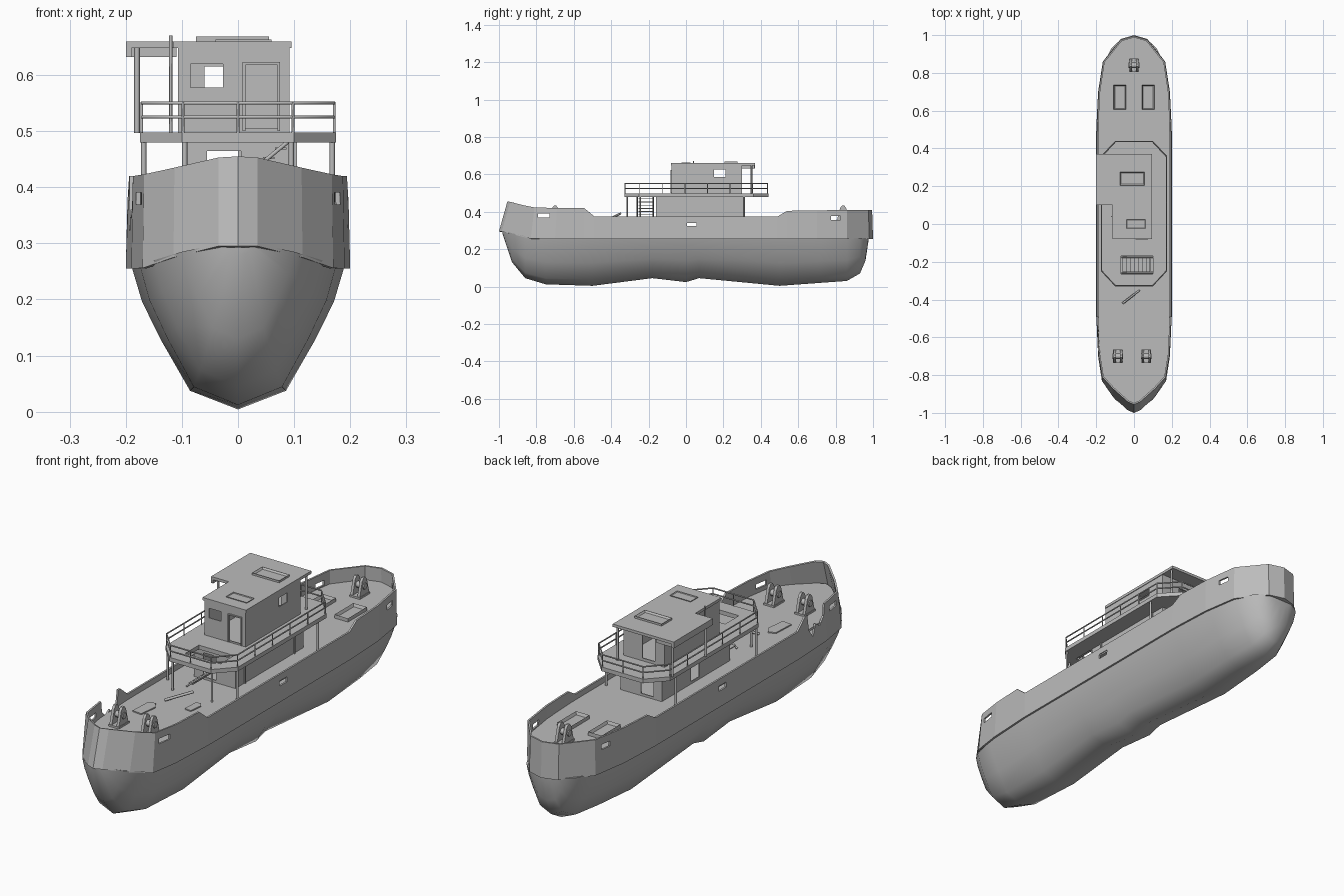
import bpy, bmesh, math
from mathutils import Vector

cube = bpy.data.objects.get("Cube")
if cube:
    bpy.data.objects.remove(cube, do_unlink=True)

grey = bpy.data.materials.new("weathered_grey")
grey.use_nodes = True
grey.diffuse_color = (0.5, 0.5, 0.5, 1)
grey.node_tree.nodes["Principled BSDF"].inputs["Base Color"].default_value = (0.5, 0.5, 0.5, 1)


def add_mesh(name, verts, faces):
    mesh = bpy.data.meshes.new(name)
    mesh.from_pydata([tuple(v) for v in verts], [], faces)
    bm = bmesh.new()
    bm.from_mesh(mesh)
    bmesh.ops.recalc_face_normals(bm, faces=bm.faces)
    bm.to_mesh(mesh)
    bm.free()
    mesh.materials.append(grey)
    obj = bpy.data.objects.new(name, mesh)
    bpy.context.collection.objects.link(obj)
    return obj


def prism(name, outline, low, high, axis="z"):
    """Extrude a 2D outline along x (outline in y, z) or z (outline in x, y)."""
    n = len(outline)
    place = (lambda p, h: (h, *p)) if axis == "x" else (lambda p, h: (*p, h))
    verts = [place(p, low) for p in outline] + [place(p, high) for p in outline]
    faces = [list(range(n)), list(range(n, 2 * n))]
    faces += [(i, (i + 1) % n, n + (i + 1) % n, n + i) for i in range(n)]
    return add_mesh(name, verts, faces)


def box(name, x0, x1, y0, y1, z0, z1):
    return prism(name, [(x0, y0), (x1, y0), (x1, y1), (x0, y1)], z0, z1)


def tube(name, points, radius, closed=False):
    curve = bpy.data.curves.new(name, "CURVE")
    curve.dimensions = "3D"
    curve.bevel_depth = radius
    curve.bevel_resolution = 1
    curve.use_fill_caps = True
    spline = curve.splines.new("POLY")
    spline.points.add(len(points) - 1)
    for point, co in zip(spline.points, points):
        point.co = (*co, 1)
    spline.use_cyclic_u = closed
    curve.materials.append(grey)
    obj = bpy.data.objects.new(name, curve)
    bpy.context.collection.objects.link(obj)
    return obj


def cut(target, cutter):
    cutter.hide_render = True
    cutter.hide_set(True)
    mod = target.modifiers.new("opening", "BOOLEAN")
    mod.operation = "DIFFERENCE"
    mod.solver = "EXACT"
    mod.object = cutter


def thicken(obj, thickness):
    mod = obj.modifiers.new("thickness", "SOLIDIFY")
    mod.thickness = thickness
    mod.offset = -1


def smooth(obj, angle):
    bpy.ops.object.select_all(action="DESELECT")
    obj.select_set(True)
    bpy.context.view_layer.objects.active = obj
    bpy.ops.object.shade_smooth_by_angle(angle=math.radians(angle))


# Lower hull: y, half width, keel height, top height
stations = [(-.98, .03, .28, .3), (-.93, .1, .13, .285), (-.86, .15, .045, .27),
            (-.75, .175, .012, .26), (-.5, .19, .004, .26), (-.18, .19, .045, .26),
            (0, .19, .024, .26), (.07, .19, .045, .26), (.5, .19, .004, .26),
            (.72, .18, .02, .26), (.86, .155, .03, .26), (.93, .12, .07, .26),
            (.96, .09, .14, .26), (.975, .06, .24, .26)]
section = [(1, 1), (.9, .75), (.72, .48), (.45, .13), (0, 0)]
section += [(-w, h) for w, h in reversed(section[:-1])]
verts = [(w * half, y, keel + h * (top - keel))
         for y, half, keel, top in stations for w, h in section]
m = len(section)
faces = [(s * m + i, s * m + i + 1, (s + 1) * m + i + 1, (s + 1) * m + i)
         for s in range(len(stations) - 1) for i in range(m - 1)]
faces += [list(range(m)), list(range(len(verts) - m, len(verts)))]
faces += [(s * m, (s + 1) * m, (s + 2) * m - 1, (s + 1) * m - 1)
          for s in range(len(stations) - 1)]
smooth(add_mesh("lower_hull", verts, faces), 50)

# Bulwark: half width, y at bottom, y at rim, bottom height, rim height
rim = [(0, -1, -.955, .295, .455), (.035, -.985, -.94, .295, .453),
       (.115, -.91, -.87, .275, .435), (.17, -.83, -.81, .256, .423),
       (.19, -.7, -.69, .255, .42), (.197, -.545, -.545, .255, .42),
       (.2, -.49, -.49, .255, .375), (.2, .49, .49, .255, .375),
       (.198, .54, .54, .255, .405), (.19, .7, .7, .255, .407),
       (.165, .86, .86, .255, .41), (.07, .98, .975, .255, .41),
       (0, 1, .995, .255, .41)]
loop = rim + [(-r[0], *r[1:]) for r in reversed(rim[1:-1])]
n = len(loop)
verts = [(x, y, z) for x, y, _, z, _ in loop] + [(x * .985, y, z) for x, _, y, _, z in loop]
bulwark = add_mesh("bulwark", verts, [(i, (i + 1) % n, n + (i + 1) % n, n + i) for i in range(n)])
thicken(bulwark, .008)

# Hawse openings and the torn gap on the right side
for y, z, length in ((-.76, .38, .06), (.03, .335, .05), (.8, .366, .05)):
    half = length / 2
    cut(bulwark, box("hawse_cutter", -.3, .3, y - half, y + half, z - .011, z + .011))
gap = [(-.7, .5), (-.68, .37), (-.65, .34), (-.62, .36), (-.6, .31), (-.57, .35), (-.55, .5)]
cut(bulwark, prism("gap_cutter", gap, -.3, -.1, "x"))

# Deck and the ledge that closes the underside of the bulwark
prism("deck", [(x * .97, (y0 + y1) / 2 * .99) for x, y0, y1, *_ in loop], .34, .35)
add_mesh("hull_ledge", [(x * .99, y * .995, z + .002) for x, y, _, z, _ in loop], [list(range(n))])

# Lower deckhouse
def house(name, x0, x1, y0, y1, z0, z1, openings):
    obj = box(name, x0, x1, y0, y1, z0, z1)
    bm = bmesh.new()
    bm.from_mesh(obj.data)
    bmesh.ops.delete(bm, geom=[f for f in bm.faces if f.normal.z < -.9], context="FACES")
    bm.to_mesh(obj.data)
    bm.free()
    thicken(obj, .007)
    for span in openings:
        cut(obj, box(name + "_cutter", *span))
    return obj


house("lower_deckhouse", -.1, .1, -.16, .31, .348, .482,
      [(-.055, .005, -.2, -.12, .36, .465), (-.06, 0, .28, .35, .36, .465),
       (-.15, -.05, .05, .11, .36, .465)])
for y in (-.1, .24):
    box("wall_rib", .1, .105, y, y + .006, .35, .48)

# Boat deck with stairwell
half_outline = [(.1, -.33), (.175, -.25), (.175, .36), (.1, .44)]
outline = half_outline + [(-x, y) for x, y in reversed(half_outline)]
platform = prism("boat_deck", outline, .48, .498)
cut(platform, box("stairwell_cutter", -.07, .1, -.265, -.17, .45, .55))

# Stairs
for i in range(8):
    x, z = -.06 + i * .021, .365 + i * .017
    box("stair_tread", x, x + .02, -.255, -.18, z, z + .004)
for y in (-.26, -.176):
    tube("stair_stringer", [(-.065, y, .355), (.1, y, .49)], .004)

# Railings
edge = [Vector((x * .98, y * .99, 0)) for x, y in outline]
for z in (.525, .55):
    tube("handrail", [p + Vector((0, 0, z)) for p in edge], .003, True)
for a, b in zip(edge, edge[1:] + edge[:1]):
    count = max(1, round((b - a).length / .12))
    for i in range(count):
        p = a.lerp(b, i / count)
        tube("railing_post", [p + Vector((0, 0, .495)), p + Vector((0, 0, .552))], .0025)

# Boat deck pillars
for side in (-1, 1):
    for x, y in ((.095, -.315), (.168, -.245), (.168, .31)):
        tube("deck_pillar", [(side * x, y, .35), (side * x, y, .482)], .005)

# Wheelhouse
house("wheelhouse", -.107, .092, -.078, .3, .497, .65,
      [(-.085, -.027, -.12, -.04, .578, .62), (.012, .07, -.12, -.04, .505, .618),
       (.06, .13, .15, .21, .585, .625), (-.15, -.08, .15, .21, .585, .625),
       (-.06, .0, .27, .33, .51, .615)])
for x in (.008, .07):
    box("door_jamb", x, x + .005, -.083, -.075, .5, .622)
box("door_lintel", .008, .075, -.083, -.075, .618, .623)

# Roof with side and rear overhang
prism("roof", [(-.115, -.08), (.095, -.08), (.095, .37), (-.2, .37), (-.2, .1), (-.115, .1)],
      .648, .66)
box("roof_side_beam", -.2, -.11, .345, .365, .632, .65)
box("roof_edge_beam", -.2, -.19, .1, .37, .632, .65)
for x, y in ((-.18, .12), (-.18, .35), (.085, .35)):
    tube("roof_post", [(x, y, .497), (x, y, .65)], .005)
tube("mast", [(-.12, .04, .497), (-.12, .04, .67)], .003)


# Framed hatches with sunken lids
def hatch(name, x, y, width, length, z0, z1, border):
    obj = box(name, x - width / 2, x + width / 2, y - length / 2, y + length / 2, z0, z1)
    bm = bmesh.new()
    bm.from_mesh(obj.data)
    top = [f for f in bm.faces if f.normal.z > .9]
    bmesh.ops.inset_region(bm, faces=top, thickness=border)
    for v in top[0].verts:
        v.co.z -= (z1 - z0) * .7
    bm.to_mesh(obj.data)
    bm.free()


for x in (-.075, .075):
    hatch("stern_hatch", x, .67, .065, .13, .348, .366, .008)
hatch("roof_skylight", -.01, .24, .13, .07, .658, .669, .008)
hatch("roof_vent", .01, 0, .1, .05, .658, .663, .005)

# Mooring winches
for x, y in ((-.085, -.7), (.065, -.7), (0, .84)):
    cheek = [(y - .035, .348), (y + .035, .348), (y + .016, .42), (y + .006, .433),
             (y - .006, .433), (y - .016, .42)]
    for side in (-1, 1):
        middle = x + side * .017
        prism("winch_cheek", cheek, middle - .006, middle + .006, "x")
    tube("winch_drum", [(x - .028, y, .395), (x + .028, y, .395)], .014)
    box("winch_base", x - .025, x + .025, y - .036, y + .036, .348, .358)

# Loose plates on the foredeck
plate = [(-.025, -.05), (.02, -.055), (.03, .03), (.01, .06), (-.02, .05)]
for x, y, scale in ((-.085, -.52, 1), (.065, -.4, .7)):
    prism("loose_plate", [(x + scale * u, y + scale * v) for u, v in plate], .349, .355)
tube("fallen_pipe", [(-.06, -.42, .357), (.03, -.35, .39)], .006)
